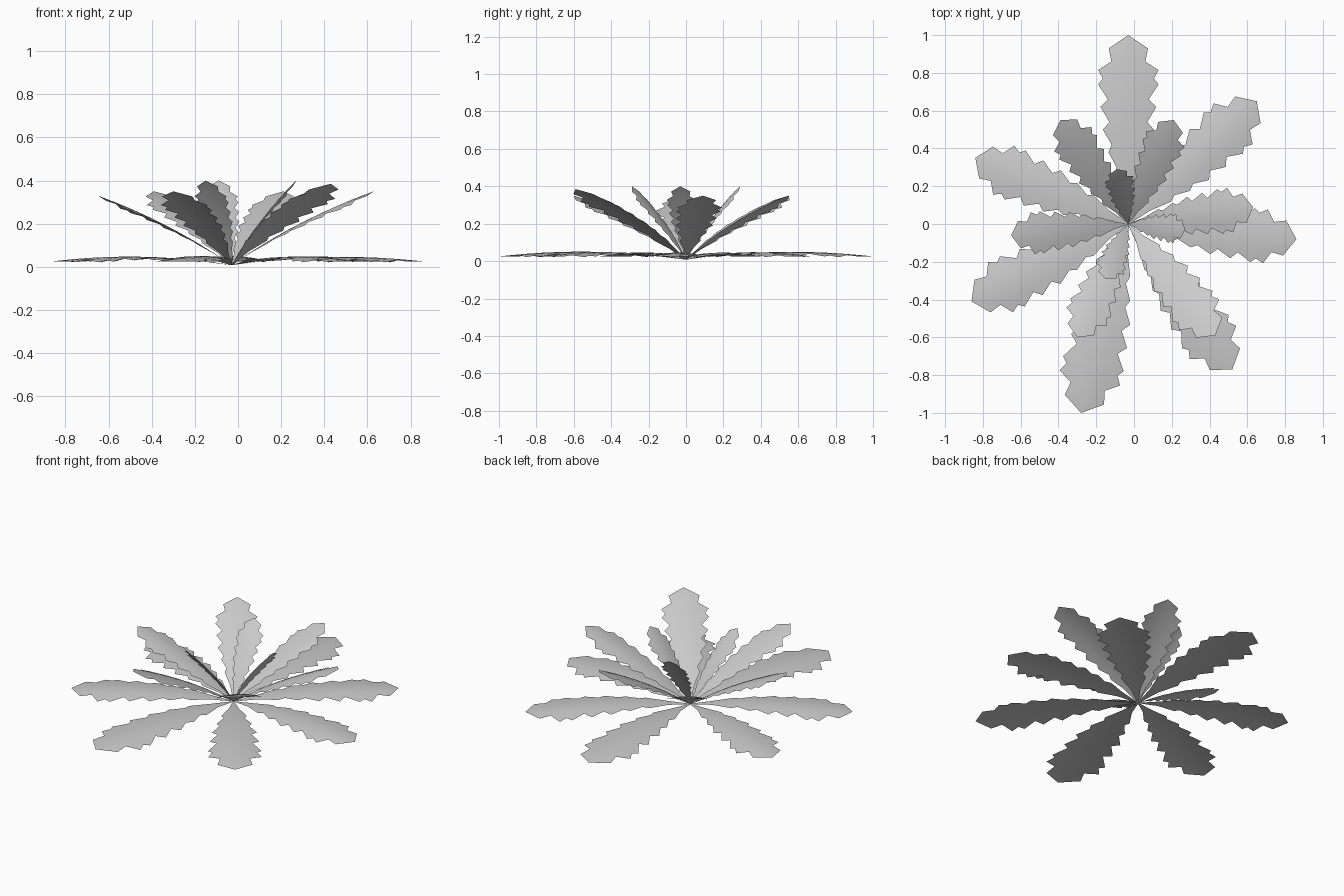
import bpy
import bmesh
from mathutils import Vector, Matrix

cube = bpy.data.objects.get("Cube")
if cube:
    bpy.data.objects.remove(cube)

# Single leaf colour
grey = bpy.data.materials.new("pale_grey")
grey.use_nodes = True
colour = (0.6, 0.6, 0.6, 1)
grey.diffuse_color = colour
grey.node_tree.nodes["Principled BSDF"].inputs["Base Color"].default_value = colour

# Toothed half outline of a leaf of length 1: (distance along, half width)
OUTLINE = [(0, .003), (.14, .03), (.26, .075), (.3, .062), (.38, .105),
           (.42, .088), (.5, .135), (.54, .1), (.62, .148), (.66, .108),
           (.74, .16), (.77, .135), (.815, .16), (.86, .09), (.93, .104)]
ARCH = 0.13
DROOP = 0.8
BASE = Vector((-.03, 0, .008))


def leaf_point(t, w):
    """Point on the arched leaf, whose edges droop away from the midrib."""
    return Vector((t, w, ARCH * t * (1 - t) - DROOP * w * w))


def make_leaf(name, tip):
    direction = Vector(tip) - BASE
    length = direction.length
    # Frame with x along the leaf, y level and z on the upper side
    x = direction.normalized()
    y = Vector((0, 0, 1)).cross(x).normalized()
    frame = Matrix((x, y, x.cross(y))).transposed()

    bm = bmesh.new()
    rows = []
    for t, w in OUTLINE:
        row = [bm.verts.new(BASE + frame @ leaf_point(t, w * s) * length)
               for s in (-1, -.5, 0, .5, 1)]
        rows.append(row)
    for a, b in zip(rows, rows[1:]):
        for i in range(4):
            bm.faces.new((a[i], b[i], b[i + 1], a[i + 1]))
    end = bm.verts.new(tip)
    for i in range(4):
        bm.faces.new((rows[-1][i], end, rows[-1][i + 1]))

    mesh = bpy.data.meshes.new(name)
    bm.to_mesh(mesh)
    bm.free()
    mesh.materials.append(grey)
    mesh.shade_smooth()
    obj = bpy.data.objects.new(name, mesh)
    bpy.context.collection.objects.link(obj)


# Leaf tips of the three rings of the rosette
RINGS = {
    "ground_leaf": [(-.03, 1, .025), (.65, .65, .025), (.86, -.08, .025),
                    (.52, -.77, .025), (-.28, -1, .025), (-.86, -.41, .025),
                    (-.84, .35, .025)],
    "middle_leaf": [(-.39, .55, .35), (.21, .55, .35), (.63, .09, .35),
                    (.43, -.59, .385), (-.3, -.6, .35), (-.65, -.06, .33)],
    "inner_leaf": [(-.09, .29, .4), (.27, -.03, .4), (-.15, -.29, .4)],
}
for ring, tips in RINGS.items():
    for number, tip in enumerate(tips, 1):
        make_leaf(f"{ring}_{number}", tip)
